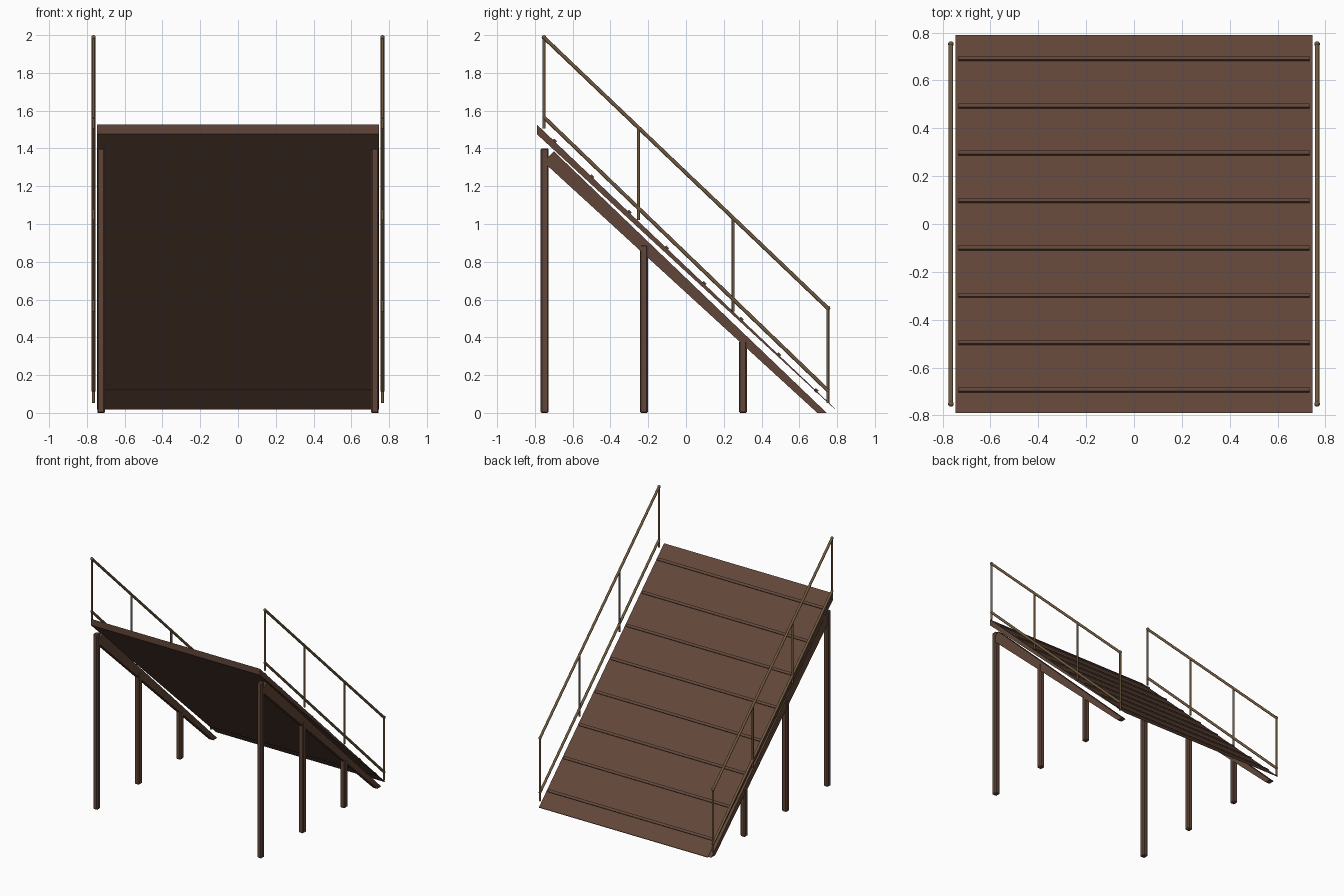
import bpy, bmesh, math
from mathutils import Vector

cube = bpy.data.objects.get("Cube")
if cube:
    bpy.data.objects.remove(cube, do_unlink=True)


def material(name, rgb):
    mat = bpy.data.materials.new(name)
    mat.use_nodes = True
    mat.diffuse_color = (*rgb, 1)
    mat.node_tree.nodes["Principled BSDF"].inputs["Base Color"].default_value = (*rgb, 1)
    return mat


wood = material("dark brown wood", (0.12, 0.062, 0.041))
metal = material("bronze rail", (0.16, 0.10, 0.048))


def add_object(name, bm, mat):
    bmesh.ops.recalc_face_normals(bm, faces=bm.faces)
    mesh = bpy.data.meshes.new(name)
    bm.to_mesh(mesh)
    bm.free()
    mesh.materials.append(mat)
    obj = bpy.data.objects.new(name, mesh)
    bpy.context.collection.objects.link(obj)
    return obj


def side_profile(name, points, x_min, x_max, mat):
    """Extrude a side outline (y, z) across x."""
    bm = bmesh.new()
    face = bm.faces.new([bm.verts.new((x_min, y, z)) for y, z in points])
    out = bmesh.ops.extrude_face_region(bm, geom=[face])
    moved = [v for v in out["geom"] if isinstance(v, bmesh.types.BMVert)]
    bmesh.ops.translate(bm, verts=moved, vec=(x_max - x_min, 0, 0))
    return add_object(name, bm, mat)


def box(name, center, size, mat, tilt=0, bevel=0):
    bm = bmesh.new()
    bmesh.ops.create_cube(bm, size=1)
    bmesh.ops.scale(bm, vec=size, verts=bm.verts)
    obj = add_object(name, bm, mat)
    obj.location = center
    obj.rotation_euler.x = tilt
    if bevel:
        mod = obj.modifiers.new("edge bevel", 'BEVEL')
        mod.width = bevel
        mod.segments = 1
    return obj


def rod(name, start, end, radius, mat):
    start, end = Vector(start), Vector(end)
    bm = bmesh.new()
    bmesh.ops.create_cone(bm, cap_ends=True, segments=10, radius1=radius,
                          radius2=radius, depth=(end - start).length)
    for f in bm.faces:
        f.smooth = len(f.verts) == 4
    obj = add_object(name, bm, mat)
    obj.location = (start + end) / 2
    obj.rotation_mode = 'QUATERNION'
    obj.rotation_quaternion = (end - start).to_track_quat('Z', 'Y')
    return obj


# Sloping deck, thinning to an edge at the low end
HIGH, LOW, END = 1.527, 0.022, 0.79
side_profile("deck", [(-END, HIGH), (-END, 1.476), (END, LOW - 0.004), (END, LOW)],
             -0.747, 0.747, wood)
slope = (HIGH - LOW) / (2 * END)

# Foot grips across the deck
for i in range(8):
    y = -0.697 + i * 0.198
    z = HIGH - (y + END) * slope
    box(f"foot_grip_{i + 1}", (0, y, z), (1.465, 0.02, 0.018), wood, -math.atan(slope))

for side, s in (("left", 1), ("right", -1)):
    # Tapered beam under the deck
    edges = sorted((s * 0.706, s * 0.744))
    side_profile(f"{side}_beam", [(-0.735, 1.31), (-0.735, 1.35), (-0.70, 1.385),
                                  (0.745, 0), (0.695, 0)], *edges, wood)
    # Support legs
    for i, (y, top) in enumerate(((-0.748, 1.4), (-0.223, 0.89), (0.301, 0.38))):
        box(f"{side}_leg_{i + 1}", (s * 0.725, y, top / 2), (0.04, 0.042, top),
            wood, bevel=0.006)
    # Handrail, lower rail and uprights
    x = s * 0.765
    rod(f"{side}_handrail", (x, -0.755, 1.99), (x, 0.755, 0.55), 0.01, metal)
    rod(f"{side}_lower_rail", (x, -0.755, 1.568), (x, 0.755, 0.115), 0.01, metal)
    for i in range(4):
        y = -0.752 + i * 0.501
        top = 1.988 - i * 0.479
        rod(f"{side}_upright_{i + 1}", (x, y, 1.505 - i * 0.484), (x, y, top), 0.008, metal)
    # Rounded handrail ends
    for end, y, z in (("upper", -0.752, 1.988), ("lower", 0.752, 0.555)):
        bm = bmesh.new()
        bmesh.ops.create_uvsphere(bm, u_segments=10, v_segments=6, radius=0.012)
        for f in bm.faces:
            f.smooth = True
        add_object(f"{side}_{end}_rail_end", bm, metal).location = (x, y, z)
